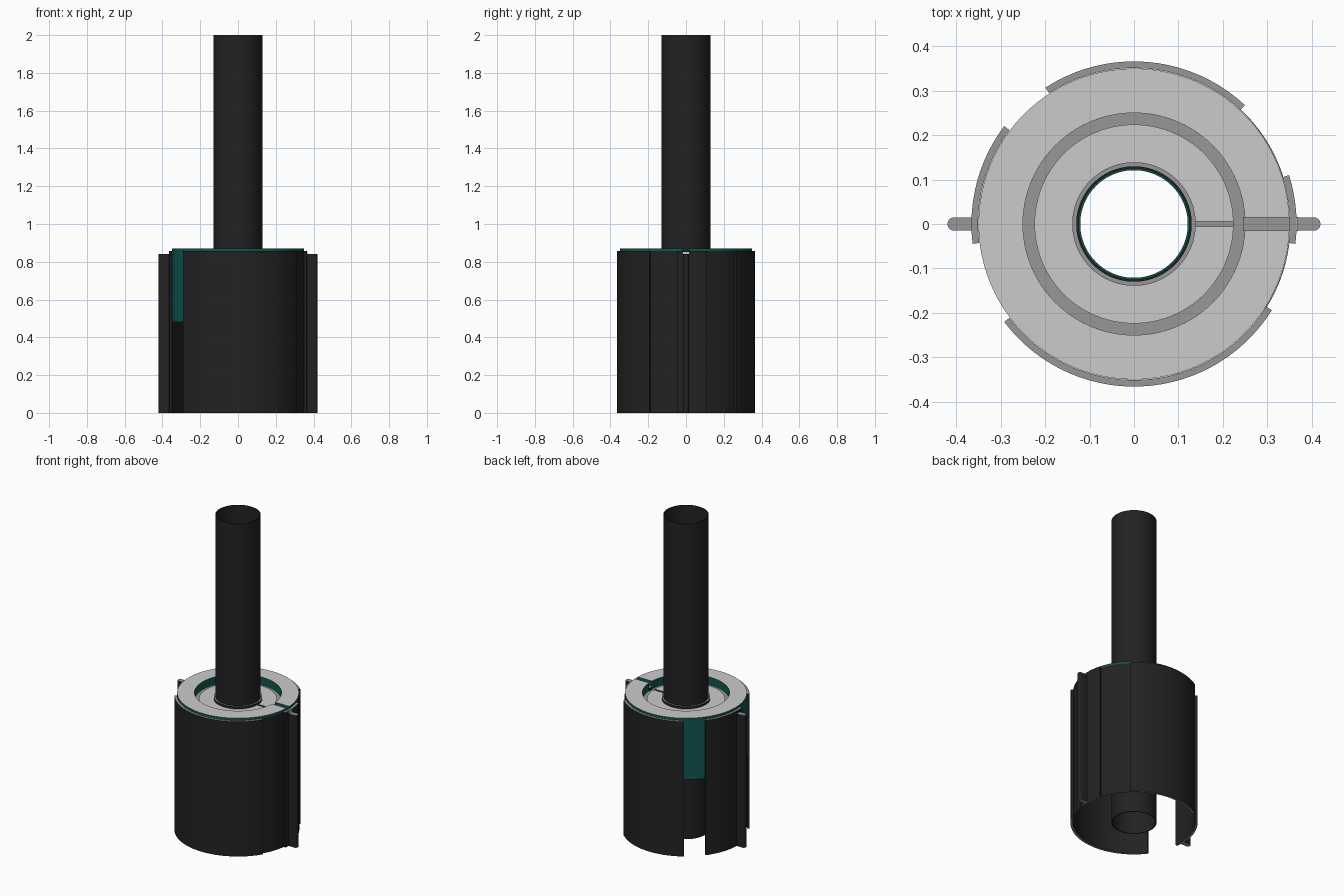
import bpy, bmesh, math

if "Cube" in bpy.data.objects:
    bpy.data.objects.remove(bpy.data.objects["Cube"])


def mat(name, rgb):
    m = bpy.data.materials.new(name)
    m.diffuse_color = (*rgb, 1)
    m.use_nodes = True
    m.node_tree.nodes["Principled BSDF"].inputs["Base Color"].default_value = m.diffuse_color
    return m


BLACK = mat("black", (0.016, 0.016, 0.016))
TEAL = mat("teal", (0.005, 0.095, 0.085))
LIGHT = mat("light_grey", (0.60, 0.60, 0.60))
MID = mat("mid_grey", (0.31, 0.31, 0.31))


def finish(name, bm, side, cap):
    """Side colour on walls, cap colour on faces pointing up or down."""
    bmesh.ops.recalc_face_normals(bm, faces=bm.faces[:])
    for f in bm.faces:
        f.normal_update()
        f.material_index = 1 if abs(f.normal.z) > 0.5 else 0
    me = bpy.data.meshes.new(name)
    bm.to_mesh(me)
    bm.free()
    me.materials.append(side)
    me.materials.append(cap)
    ob = bpy.data.objects.new(name, me)
    bpy.context.collection.objects.link(ob)
    return ob


def shell(name, r0, r1, z0, z1, side, cap, a0=0, a1=360, slot=0.0):
    """Hollow cylinder, or part of one; slot = width of a gap at +x."""
    closed = a1 - a0 >= 360 and slot == 0
    n = max(4, round((a1 - a0) / 3.75))
    bm = bmesh.new()
    rings = []
    for i in range(n if closed else n + 1):
        ring = []
        for r, z in ((r0, z0), (r1, z0), (r1, z1), (r0, z1)):
            d = math.asin(slot / 2 / r)
            s, e = math.radians(a0) + d, math.radians(a1) - d
            a = s + (e - s) * i / n
            ring.append(bm.verts.new((r * math.cos(a), r * math.sin(a), z)))
        rings.append(ring)
    for i in range(n):
        p, q = rings[i], rings[(i + 1) % len(rings)]
        for k in range(4):
            j = (k + 1) % 4
            bm.faces.new((p[k], p[j], q[j], q[k]))
    if not closed:
        bm.faces.new(rings[0])
        bm.faces.new(rings[-1])
    return finish(name, bm, side, cap)


def rib(name, x0, x1, w, z0, z1, side, cap, sign=1, rounded=True):
    """Upright plate along x, with a rounded outer edge."""
    h = w / 2
    pts = [(x0, -h)]
    if rounded:
        for i in range(9):
            a = math.radians(-90 + 22.5 * i)
            pts.append((x1 - h + h * math.cos(a), h * math.sin(a)))
    else:
        pts += [(x1, -h), (x1, h)]
    pts.append((x0, h))
    bm = bmesh.new()
    f = bm.faces.new([bm.verts.new((sign * x, y, z0)) for x, y in pts])
    out = bmesh.ops.extrude_face_region(bm, geom=[f])
    top = [v for v in out["geom"] if isinstance(v, bmesh.types.BMVert)]
    bmesh.ops.translate(bm, verts=top, vec=(0, 0, z1 - z0))
    return finish(name, bm, side, cap)


# Central tube with liner and collar
shell("tube", 0.125, 0.13, 0, 2, BLACK, BLACK)
shell("tube_liner", 0.121, 0.125, 0.48, 0.87, TEAL, TEAL)
shell("tube_collar", 0.13, 0.139, 0.48, 0.845, BLACK, MID)

# Inner and outer ring bodies, slotted on the +x side
shell("inner_body", 0.139, 0.224, 0.48, 0.83, TEAL, LIGHT, slot=0.012)
shell("middle_ring", 0.224, 0.25, 0.48, 0.82, BLACK, MID)
shell("outer_body", 0.25, 0.35, 0.48, 0.87, TEAL, LIGHT, slot=0.03)

# Plates inside the slots
rib("inner_slot_plate", 0.137, 0.226, 0.013, 0.48, 0.815, BLACK, MID, rounded=False)
rib("outer_slot_plate", 0.245, 0.37, 0.031, 0.48, 0.838, BLACK, MID, rounded=False)
rib("slot_tab", 0.355, 0.368, 0.03, 0.838, 0.853, LIGHT, LIGHT, rounded=False)

# Outer sleeve: four raised panels plus a thin wall behind the right gaps
for name, a0, a1 in (("back", 47, 123), ("left", 143, 187),
                     ("front", 217, 328), ("right", -7, 17.5)):
    shell(name + "_sleeve_panel", 0.351, 0.366, 0, 0.856, BLACK, MID, a0, a1)
shell("right_sleeve_wall", 0.3505, 0.3525, 0, 0.856, BLACK, MID, -33, 48)

# Side flanges
for name, s in (("right", 1), ("left", -1)):
    rib(name + "_flange", 0.36, 0.42, 0.03, 0, 0.84, BLACK, MID, sign=s)

# Smooth round walls, sharp edges kept
for ob in bpy.context.scene.objects:
    ob.select_set(True)
    bpy.context.view_layer.objects.active = ob
bpy.ops.object.shade_smooth_by_angle(angle=math.radians(30))
